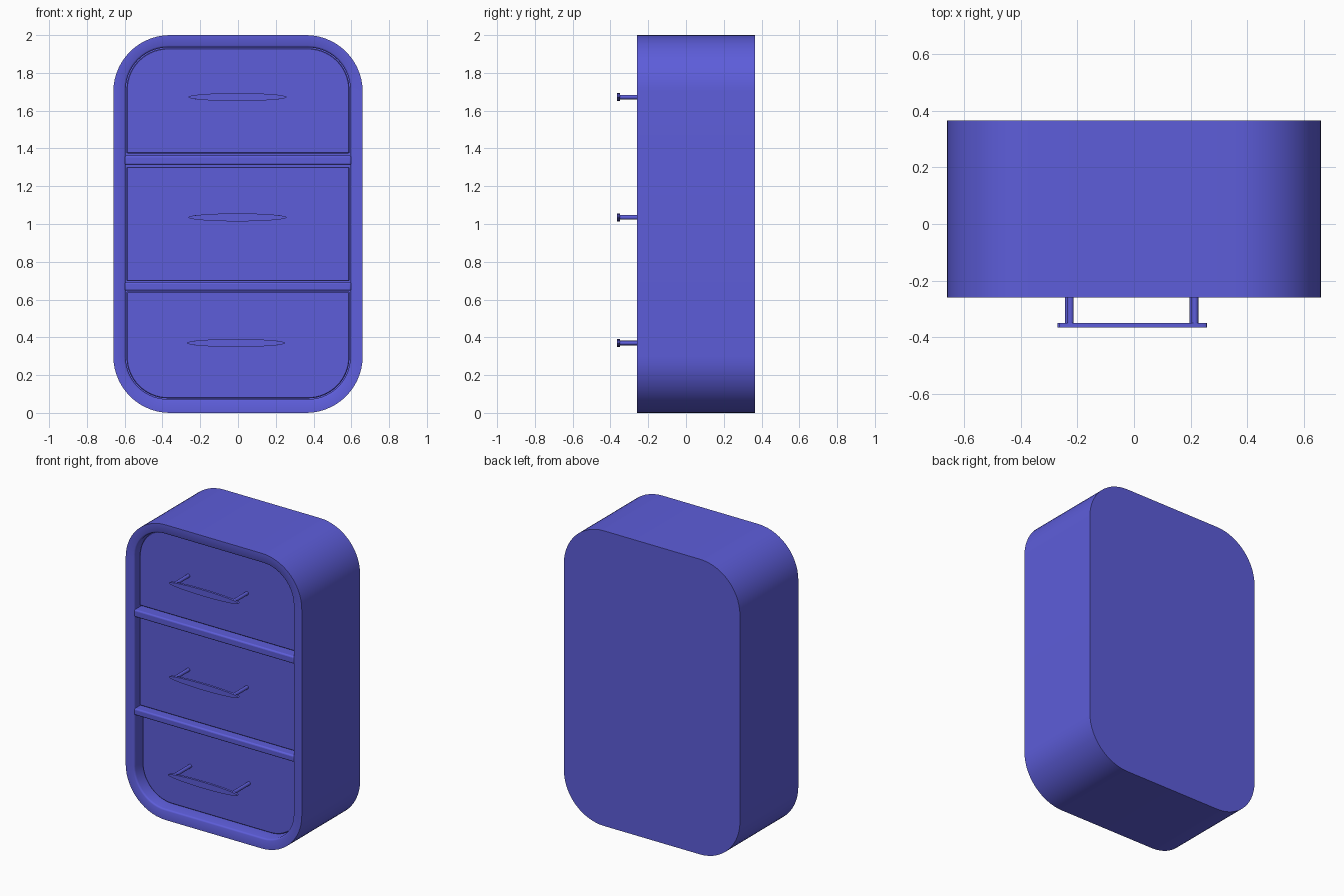
import bpy, bmesh, math

if "Cube" in bpy.data.objects:
    bpy.data.objects.remove(bpy.data.objects["Cube"])

FRONT, BACK = -0.26, 0.365
blue = bpy.data.materials.new("blue_paint")
blue.diffuse_color = (0.11, 0.11, 0.7, 1)
blue.use_nodes = True
blue.node_tree.nodes["Principled BSDF"].inputs["Base Color"].default_value = blue.diffuse_color


def outline(x, z0, z1, r_bottom, r_top, steps=14):
    """Rounded rectangle in XZ, with separate bottom and top corner radii."""
    pts = []
    for sx, top, start in ((1, 0, -90), (1, 1, 0), (-1, 1, 90), (-1, 0, 180)):
        r = r_top if top else r_bottom
        cx, cz = sx * (x - r), (z1 - r) if top else (z0 + r)
        n = steps if r > 0.02 else 3
        for i in range(n + 1):
            a = math.radians(start + 90 * i / n)
            pts.append((cx + r * math.cos(a), cz + r * math.sin(a)))
    return pts


def loft(name, rings):
    """Skin a list of (outline, y) rings and cap both ends."""
    bm = bmesh.new()
    loops = [[bm.verts.new((x, y, z)) for x, z in pts] for pts, y in rings]
    for a, b in zip(loops, loops[1:]):
        for i in range(len(a)):
            j = (i + 1) % len(a)
            bm.faces.new((a[i], a[j], b[j], b[i]))
    bm.faces.new(loops[0])
    bm.faces.new(loops[-1])
    bmesh.ops.recalc_face_normals(bm, faces=bm.faces)
    mesh = bpy.data.meshes.new(name)
    bm.to_mesh(mesh)
    bm.free()
    obj = bpy.data.objects.new(name, mesh)
    bpy.context.collection.objects.link(obj)
    return finish(obj)


def finish(obj):
    obj.data.materials.append(blue)
    bpy.ops.object.select_all(action="DESELECT")
    obj.select_set(True)
    bpy.context.view_layer.objects.active = obj
    bpy.ops.object.shade_smooth_by_angle(angle=math.radians(40))
    return obj


def rod(name, radius, depth, loc, scale=(1, 1, 1), sides=24):
    """Cylinder along y, stretched in x by its scale."""
    bpy.ops.mesh.primitive_cylinder_add(vertices=sides, radius=radius, depth=depth,
                                        location=loc, rotation=(math.pi / 2, 0, 0))
    obj = bpy.context.object
    obj.name = name
    obj.scale = scale
    return finish(obj)


# Cabinet shell with a softly rounded front frame and a recess for the drawers
outer = outline(0.66, 0, 2, 0.3, 0.3)
loft("cabinet_body", [
    (outer, BACK),
    (outer, FRONT),
    (outline(0.605, 0.062, 1.945, 0.235, 0.235), FRONT),
    (outline(0.598, 0.069, 1.938, 0.228, 0.228), FRONT + 0.004),
    (outline(0.595, 0.072, 1.935, 0.225, 0.225), FRONT + 0.012),
    (outline(0.595, 0.072, 1.935, 0.225, 0.225), FRONT + 0.13)])

# Rails between the drawers
for name, z0, z1 in (("lower_rail", 0.647, 0.692), ("upper_rail", 1.312, 1.362)):
    bpy.ops.mesh.primitive_cube_add(size=1, location=(0, FRONT + 0.066, (z0 + z1) / 2))
    rail = bpy.context.object
    rail.name = name
    rail.scale = (1.2, 0.13, z1 - z0)
    bpy.ops.object.transform_apply(location=False, rotation=False, scale=True)
    bevel = rail.modifiers.new("soft_edges", "BEVEL")
    bevel.width, bevel.segments = 0.01, 3
    finish(rail)

# Drawers: bottom, middle, top, each with a handle
drawers = (("bottom", 0.077, 0.642, 0.22, 0.006, -0.18, 0.37, -0.01),
           ("middle", 0.697, 1.302, 0.006, 0.006, -0.21, 1.035, -0.003),
           ("top", 1.374, 1.93, 0.006, 0.22, -0.21, 1.672, -0.003))
for name, z0, z1, rb, rt, face_y, hz, hx in drawers:
    loft(name + "_drawer", [
        (outline(0.59, z0, z1, rb, rt), FRONT + 0.129),
        (outline(0.59, z0, z1, rb, rt), face_y + 0.004),
        (outline(0.586, z0 + 0.004, z1 - 0.004, max(rb - 0.004, 0.002),
                 max(rt - 0.004, 0.002)), face_y)])
    # Flat oval grip carried on two round posts
    rod(name + "_handle_grip", 0.021, 0.016, (hx, -0.357, hz), (12.4, 1, 1), 48)
    for side, x in (("left", -0.222), ("right", 0.218)):
        length = face_y + 0.355
        rod(f"{name}_handle_{side}_post", 0.012, length,
            (hx + x, -0.352 + length / 2, hz), sides=16)
